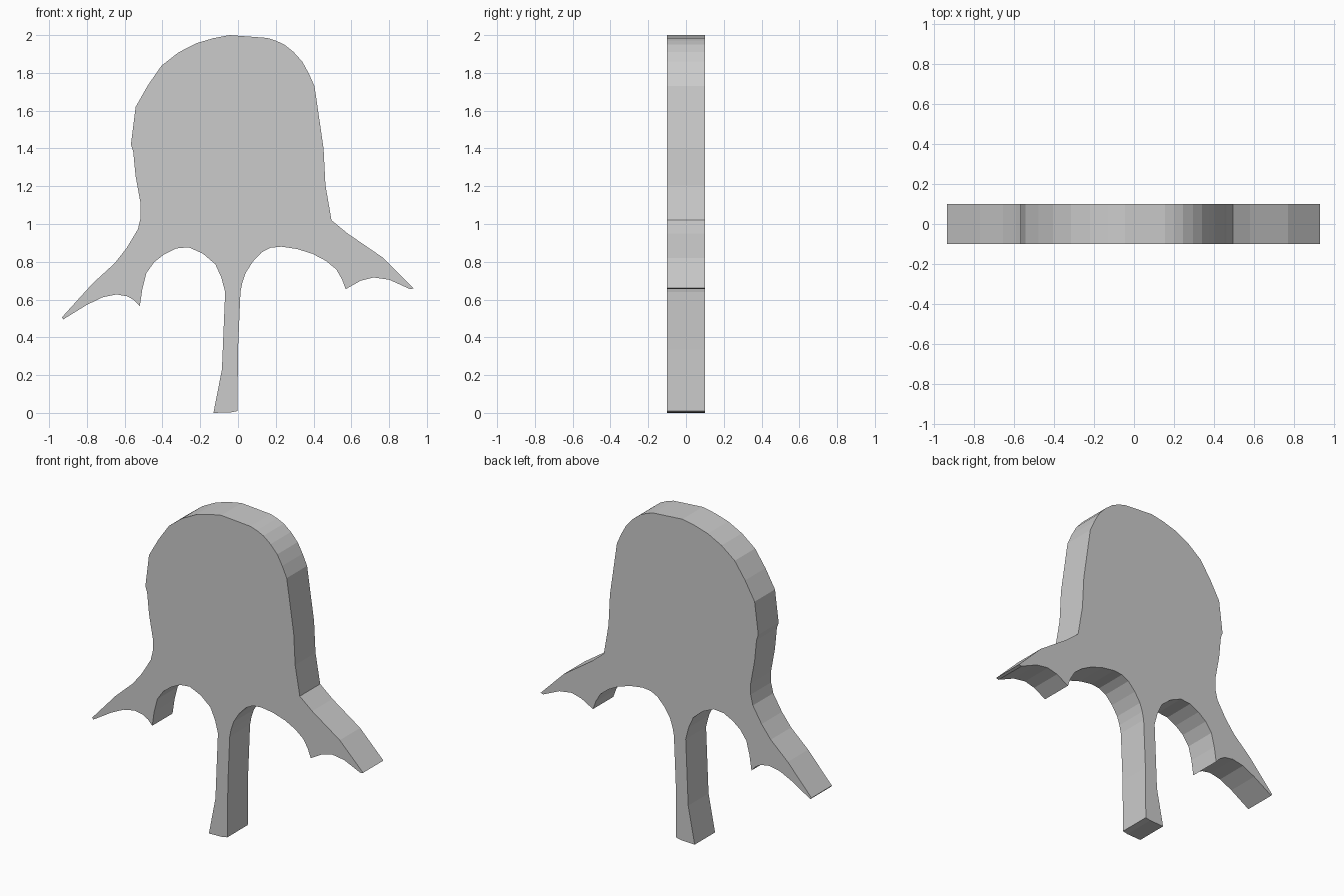
import bpy, bmesh
from mathutils import Vector

if "Cube" in bpy.data.objects:
    bpy.data.objects.remove(bpy.data.objects["Cube"])


def smooth(points, steps):
    """Catmull-Rom curve through the points, sampled into short facets."""
    p = [Vector(q) for q in points]
    p = [2 * p[0] - p[1]] + p + [2 * p[-1] - p[-2]]
    out = []
    for a, b, c, d in zip(p, p[1:], p[2:], p[3:]):
        for i in range(steps):
            t = i / steps
            out.append(0.5 * (2 * b + (c - a) * t + (2 * a - 5 * b + 4 * c - d) * t * t
                              + (3 * b - a - 3 * c + d) * t ** 3))
    return out + [p[-2]]


# Outline sections in (x, z), clockwise from the left shoulder: (points, facets per span)
sections = [
    # domed top
    ([(-.542, 1.62), (-.405, 1.838), (-.22, 1.957), (-.045, 2.0)], 2),
    ([(.155, 1.985), (.245, 1.95), (.34, 1.86), (.405, 1.73)], 2),
    # right side and right prong
    ([(.453, 1.40), (.463, 1.205), (.495, 1.02), (.58, .95), (.77, .82), (.93, .66), (.912, .655)], 1),
    ([(.80, .705), (.717, .717), (.65, .70), (.57, .655)], 1),
    # right arch
    ([(.57, .655), (.52, .76), (.395, .842), (.23, .88), (.125, .85), (.04, .74), (.013, .64)], 2),
    # central stem
    ([(0, .335), (-.003, .01), (-.035, .003), (-.13, 0), (-.085, .23), (-.068, .64)], 1),
    # left arch
    ([(-.068, .64), (-.12, .787), (-.262, .877), (-.39, .84), (-.485, .74), (-.52, .565)], 2),
    # left prong
    ([(-.55, .597), (-.585, .617), (-.643, .627), (-.717, .612), (-.80, .572),
      (-.925, .495), (-.933, .505), (-.77, .685), (-.653, .792)], 1),
    # left side
    ([(-.59, .872), (-.53, .972), (-.515, 1.035), (-.515, 1.105), (-.542, 1.253),
      (-.555, 1.385), (-.567, 1.42)], 1),
]

outline = []
for points, steps in sections:
    for p in smooth(points, steps):
        if not outline or (p - outline[-1]).length > 1e-4:
            outline.append(p)

# Flat plate: fill the outline and extrude it through the thickness
HALF = 0.1
bm = bmesh.new()
face = bm.faces.new([bm.verts.new((p.x, -HALF, p.y)) for p in outline])
ext = bmesh.ops.extrude_face_region(bm, geom=[face], use_keep_orig=True)
verts = [g for g in ext["geom"] if isinstance(g, bmesh.types.BMVert)]
bmesh.ops.translate(bm, verts=verts, vec=(0, 2 * HALF, 0))
bmesh.ops.recalc_face_normals(bm, faces=bm.faces)
mesh = bpy.data.meshes.new("plate")
bm.to_mesh(mesh)
bm.free()
plate = bpy.data.objects.new("three_pronged_plate", mesh)
bpy.context.collection.objects.link(plate)
